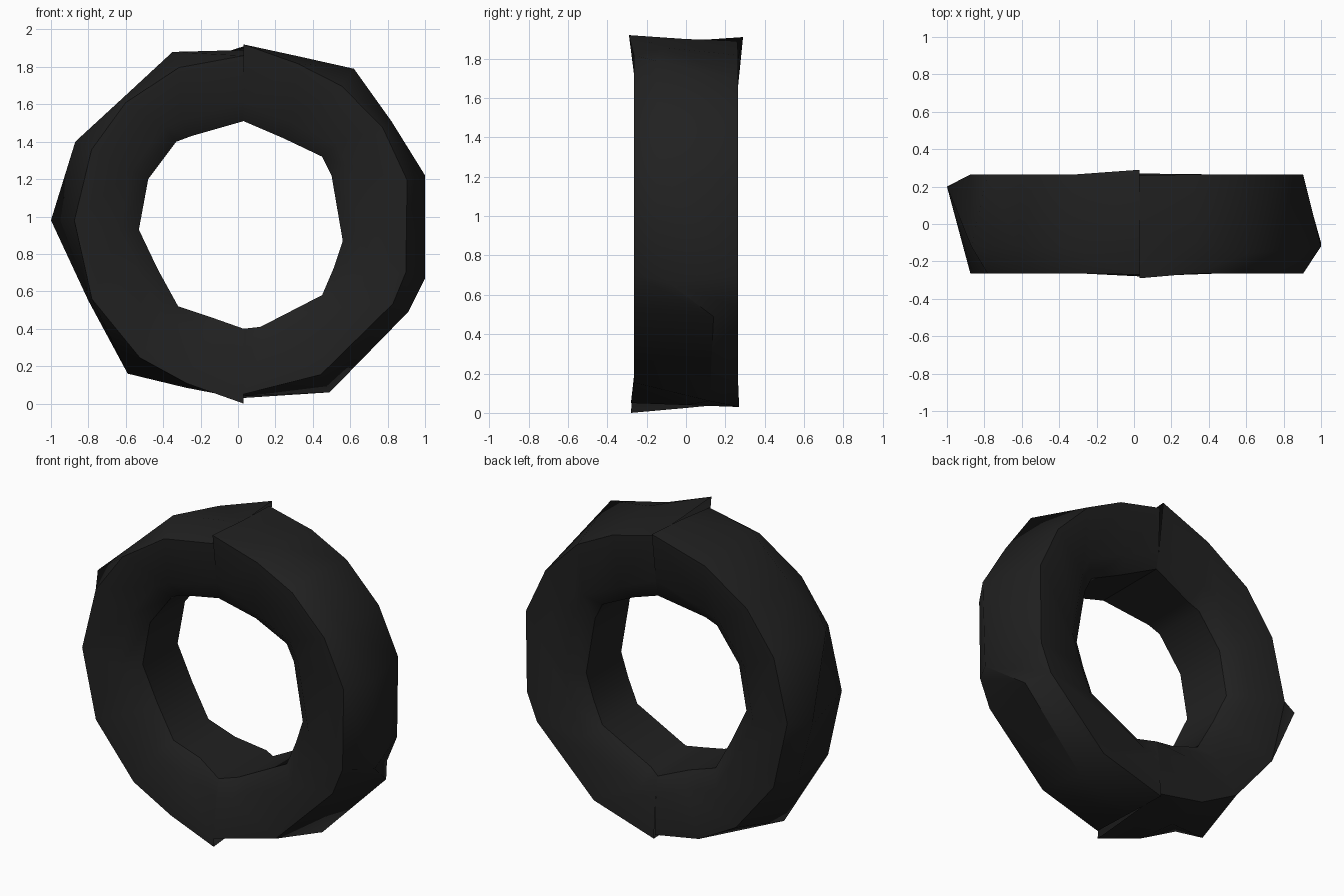
import bpy, bmesh, math

cube = bpy.data.objects.get("Cube")
if cube:
    bpy.data.objects.remove(cube)

rubber = bpy.data.materials.new("black rubber")
rubber.use_nodes = True
COLOR = (0.015, 0.015, 0.015, 1)
rubber.diffuse_color = COLOR
bsdf = rubber.node_tree.nodes["Principled BSDF"]
bsdf.inputs["Base Color"].default_value = COLOR
bsdf.inputs["Roughness"].default_value = 0.9

CX, CZ, RADIUS = 0.03, 0.96, 0.905
SIDE, BEAD, RIM, SEAM_RIM = 0.265, 0.25, 0.17, 0.23   # half widths


def section(crown, hole, flare):
    """One cross-section: shoulders, crown, sidewalls rounding into the hole."""
    x, y, z = crown
    hx, hz = hole
    a = math.atan2(z - CZ, x - CX)
    sx, sz = CX + RADIUS * math.cos(a), CZ + RADIUS * math.sin(a)
    front, back, rim = (sx, -SIDE, sz), (sx, SIDE, sz), RIM
    if flare:
        front, back = (CX, -flare[0], flare[1]), (CX, flare[2], flare[3])
        rim = SEAM_RIM
    bx, bz = CX + (hx - CX) * 1.18, CZ + (hz - CZ) * 1.18
    return [front, crown, back, (bx, BEAD, bz), (hx, rim, hz),
            (hx, -rim, hz), (bx, -BEAD, bz)]


def half_ring(name, crowns, holes, top_flare, bottom_flare):
    """Loft the sections from the top seam to the bottom seam."""
    bm = bmesh.new()
    flares = [top_flare] + [None] * (len(crowns) - 2) + [bottom_flare]
    loops = [[bm.verts.new(p) for p in section(*args)]
             for args in zip(crowns, holes, flares)]
    for a, b in zip(loops, loops[1:]):
        for i in range(len(a)):
            j = (i + 1) % len(a)
            bm.faces.new((a[i], a[j], b[j], b[i]))
    bmesh.ops.recalc_face_normals(bm, faces=bm.faces)
    # Sidewalls must point away from the middle plane
    front = min(bm.faces, key=lambda f: f.calc_center_median().y)
    if front.normal.y > 0:
        bmesh.ops.reverse_faces(bm, faces=bm.faces)
    mesh = bpy.data.meshes.new(name)
    bm.to_mesh(mesh)
    bm.free()
    mesh.materials.append(rubber)
    obj = bpy.data.objects.new(name, mesh)
    bpy.context.collection.objects.link(obj)
    bpy.ops.object.select_all(action='DESELECT')
    obj.select_set(True)
    bpy.context.view_layer.objects.active = obj
    bpy.ops.object.shade_smooth_by_angle(angle=math.radians(48))


# Left half (+x), flared to the front at the top seam
half_ring(
    "tyre_left_half",
    [(CX, 0, 1.9), (.33, -.1, 1.855), (.62, -.155, 1.79),
     (.82, -.14, 1.51), (1, -.12, 1.22), (1, -.1, .67),
     (.91, .14, .49), (.49, .12, .06), (CX, 0, .04)],
    [(CX, 1.51), (.24, 1.42), (.45, 1.32), (.5, 1.22), (.56, .87),
     (.51, .72), (.45, .58), (.12, .41), (CX, .4)],
    (.29, 1.92, .26, 1.89), (.28, .05, .27, .03))

# Right half (-x), flared to the back at the top seam, to the front below
half_ring(
    "tyre_right_half",
    [(CX, 0, 1.89), (-.35, -.13, 1.88), (-.62, -.12, 1.63),
     (-.87, -.12, 1.4), (-1, .2, .98), (-.8, .05, .55),
     (-.59, -.11, .16), (-.28, 0, .085), (CX, 0, .025)],
    [(CX, 1.51), (-.25, 1.43), (-.33, 1.4), (-.48, 1.2), (-.53, .93),
     (-.43, .72), (-.32, .52), (-.14, .46), (CX, .4)],
    (.27, 1.86, .29, 1.91), (.28, 0, .26, .05))
